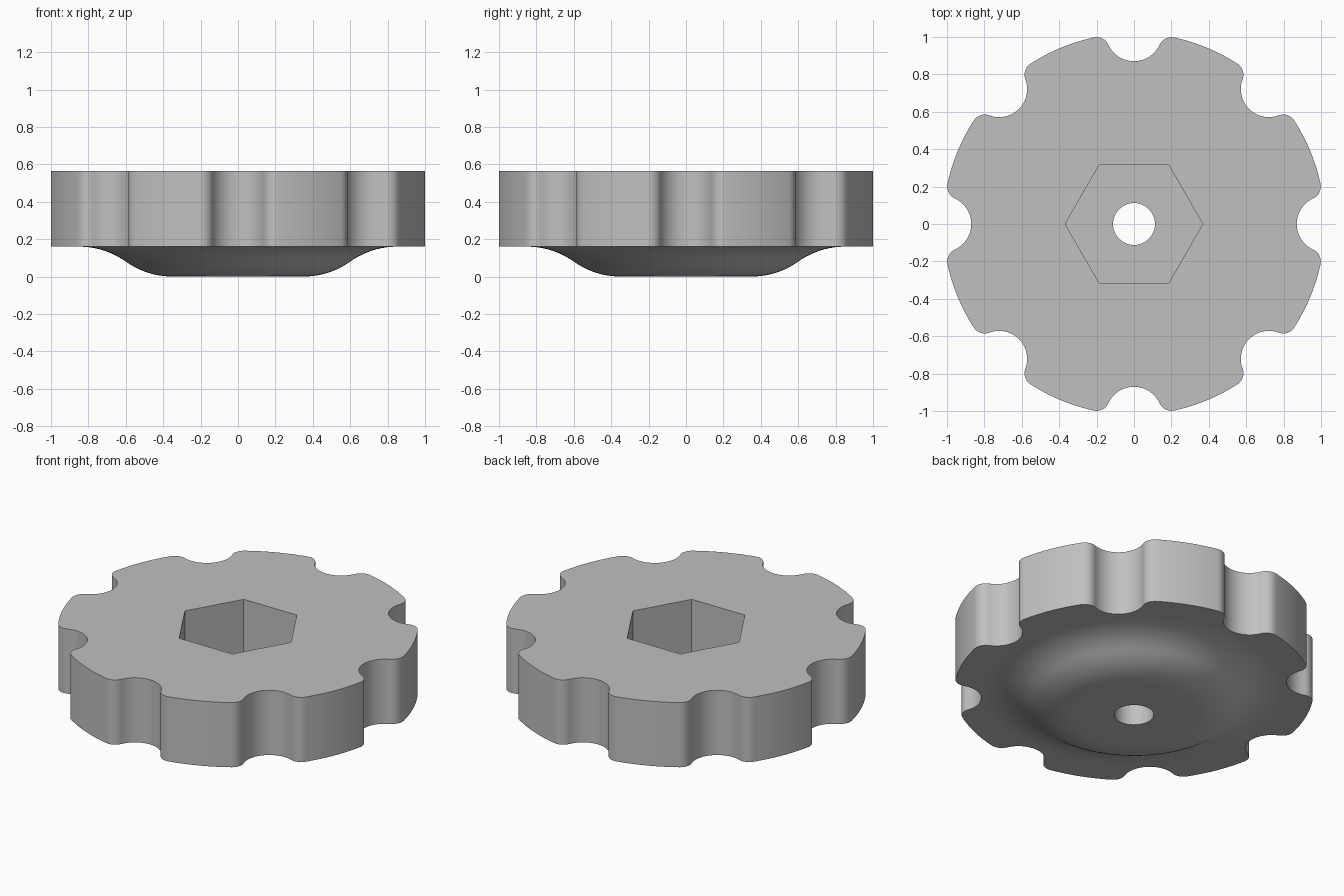
import bpy, bmesh
from math import sin, cos, pi, atan2, asin, sqrt, hypot, radians

old = bpy.data.objects.get("Cube")
if old:
    bpy.data.objects.remove(old, do_unlink=True)

TOP, RIM = 0.565, 0.16              # top of the knob, underside of the rim
OUTER, NOTCH, FILLET = 1.02, 0.15, 0.07
LOBES = 8


def polar(r, a, cx=0.0, cy=0.0):
    return (cx + r * cos(a), cy + r * sin(a))


def circle(r, n):
    return [polar(r, 2 * pi * i / n) for i in range(n)]


def arc(r, a0, a1, n, cx=0.0, cy=0.0):
    return [polar(r, a0 + (a1 - a0) * i / n, cx, cy) for i in range(n + 1)]


def grip_outline():
    """Notch, rounded corner, rim arc and rounded corner, repeated round the axis."""
    # corner circle touches the rim from inside and the notch from outside
    d = OUTER - FILLET
    cx = (d * d + OUTER ** 2 - (NOTCH + FILLET) ** 2) / (2 * OUTER)
    cy = sqrt(d * d - cx * cx)
    tilt = atan2(cy, cx)
    touch = atan2(cy, cx - OUTER)
    upper = arc(FILLET, touch - pi, tilt - 0.0, 10, cx, cy)
    lower = [(x, -y) for x, y in reversed(upper)]
    notch = arc(NOTCH, -touch, touch - 2 * pi, 20, OUTER, 0)[1:-1]
    rim = arc(OUTER, tilt, 2 * pi / LOBES - tilt, 12)[1:-1]
    segment = lower + notch + upper + rim
    pts = []
    for k in range(LOBES):
        a = 2 * pi * k / LOBES
        pts += [(x * cos(a) - y * sin(a), x * sin(a) + y * cos(a)) for x, y in segment]
    return pts


bm = bmesh.new()


def ring(points, z):
    verts = [bm.verts.new((x, y, z)) for x, y in points]
    edges = [bm.edges.new((v, verts[i - 1])) for i, v in enumerate(verts)]
    return verts, edges


def wall(a, b):
    va, vb = a[0], b[0]
    for i in range(len(va)):
        bm.faces.new((va[i - 1], va[i], vb[i], vb[i - 1]))


def flat(a, b):
    bmesh.ops.triangle_fill(bm, use_beauty=True, edges=a[1] + b[1])


# Scalloped grip
outline = grip_outline()
grip_top, grip_bottom = ring(outline, TOP), ring(outline, RIM)
wall(grip_top, grip_bottom)

# Hexagonal socket and through hole
hexagon, bore = circle(0.368, 6), circle(0.112, 48)
hex_top, hex_floor = ring(hexagon, TOP), ring(hexagon, RIM)
bore_top, bore_bottom = ring(bore, RIM), ring(bore, 0)
flat(grip_top, hex_top)
wall(hex_top, hex_floor)
flat(hex_floor, bore_top)
wall(bore_top, bore_bottom)

# Swept boss below: two tangent arcs forming an S
R_OUT, R_IN, STEPS = 0.85, 0.35, 10
half_w, half_h = (R_OUT - R_IN) / 2, RIM / 2
bend = (half_w ** 2 + half_h ** 2) / (2 * half_h)
sweep = asin(half_w / bend)
angles = [sweep * i / STEPS for i in range(STEPS + 1)]
profile = [(R_OUT - bend * sin(a), RIM - bend * (1 - cos(a))) for a in angles]
profile += [(R_IN + bend * sin(a), bend * (1 - cos(a))) for a in reversed(angles[:-1])]
boss = [ring(circle(r, 96), z) for r, z in profile]
for a, b in zip(boss, boss[1:]):
    wall(a, b)
flat(grip_bottom, boss[0])
flat(boss[-1], bore_bottom)

bmesh.ops.recalc_face_normals(bm, faces=bm.faces[:])
mesh = bpy.data.meshes.new("knob")
bm.to_mesh(mesh)
bm.free()
knob = bpy.data.objects.new("knob", mesh)
bpy.context.collection.objects.link(knob)

# Plain grey finish
grey = bpy.data.materials.new("light_grey")
grey.use_nodes = True
colour = (0.53, 0.53, 0.53, 1)
grey.diffuse_color = colour
grey.node_tree.nodes["Principled BSDF"].inputs["Base Color"].default_value = colour
mesh.materials.append(grey)

bpy.ops.object.select_all(action='DESELECT')
knob.select_set(True)
bpy.context.view_layer.objects.active = knob
bpy.ops.object.shade_smooth_by_angle(angle=radians(30))
